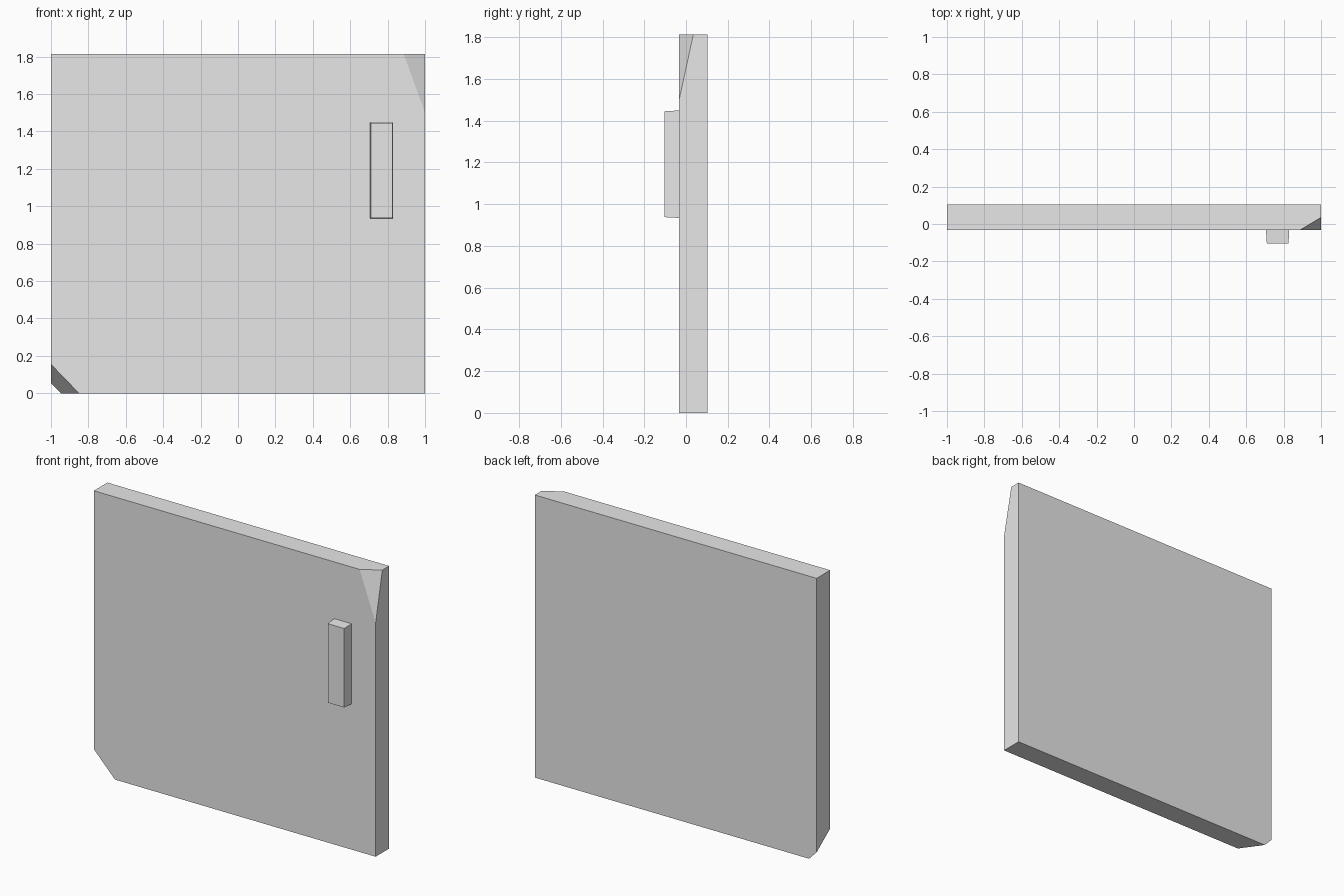
import bpy, bmesh
from mathutils import Vector

if "Cube" in bpy.data.objects:
    bpy.data.objects.remove(bpy.data.objects["Cube"])

grey = bpy.data.materials.new("light_grey")
grey.use_nodes = True
grey.diffuse_color = (0.8, 0.8, 0.8, 1)
grey.node_tree.nodes["Principled BSDF"].inputs["Base Color"].default_value = grey.diffuse_color


def box(low, high):
    """Return a bmesh box spanning two opposite corners."""
    bm = bmesh.new()
    bmesh.ops.create_cube(bm, size=1)
    low, high = Vector(low), Vector(high)
    for v in bm.verts:
        v.co = (low + high) / 2 + v.co * (high - low)
    return bm


def cut_corner(bm, a, b, c, corner):
    """Slice off a corner along the plane through three points."""
    a, b, c = Vector(a), Vector(b), Vector(c)
    normal = (b - a).cross(c - a).normalized()
    if normal.dot(Vector(corner) - a) < 0:
        normal.negate()
    cut = bmesh.ops.bisect_plane(bm, geom=bm.verts[:] + bm.edges[:] + bm.faces[:],
                                 plane_co=a, plane_no=normal, clear_outer=True)
    rim = [e for e in cut["geom_cut"] if isinstance(e, bmesh.types.BMEdge)]
    bmesh.ops.contextual_create(bm, geom=rim)


def finish(bm, name):
    bmesh.ops.recalc_face_normals(bm, faces=bm.faces)
    mesh = bpy.data.meshes.new(name)
    bm.to_mesh(mesh)
    bm.free()
    mesh.materials.append(grey)
    bpy.context.collection.objects.link(bpy.data.objects.new(name, mesh))


# Door panel with two chipped corners
front, back, top = -0.033, 0.104, 1.813
panel = box((-1, front, 0), (1, back, top))
cut_corner(panel, (-1, front, 0.155), (-0.85, front, 0), (-1, back, 0.055),
           (-1, front, 0))
cut_corner(panel, (0.886, front, top), (1, 0.035, top), (1, front, 1.5),
           (1, front, top))
finish(panel, "door_panel")

# Handle block, slightly narrower at its outer face
handle = box((0.706, -0.104, 0.934), (0.83, front, 1.449))
middle = Vector((0.768, 0, 1.191))
for v in handle.verts:
    if v.co.y < -0.1:
        for axis in (0, 2):
            v.co[axis] -= 0.004 if v.co[axis] > middle[axis] else -0.004
finish(handle, "handle")
